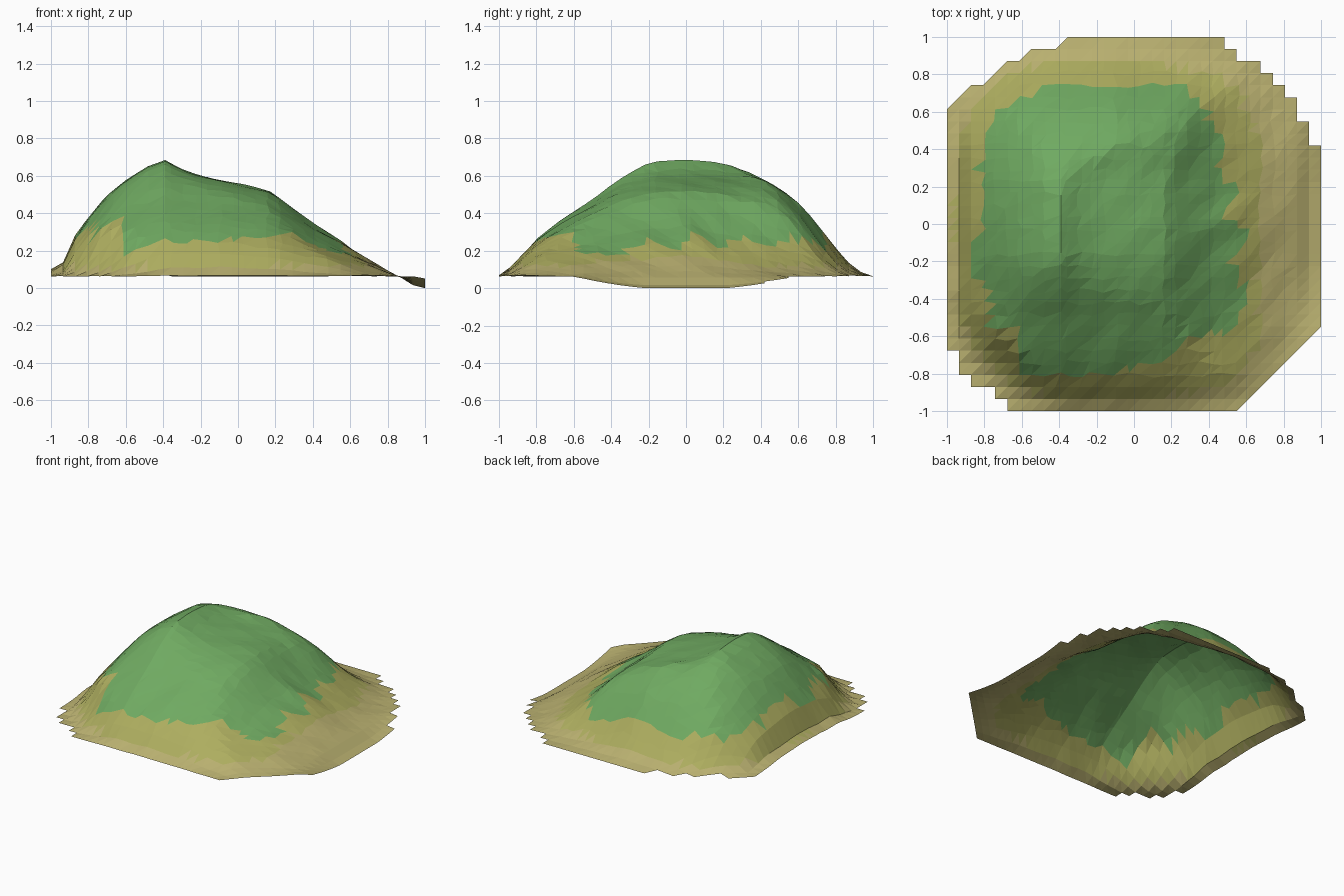
import bpy, bmesh, math, random
from mathutils import Vector, noise

if "Cube" in bpy.data.objects:
    bpy.data.objects.remove(bpy.data.objects["Cube"])

random.seed(4)
N = 31                      # grid cells per side
STEP = 2 / N

# Profiles of the hill: seen from the front (x, z) and from the right (y, z)
FRONT = [(-1, .10), (-.94, .13), (-.9, .20), (-.87, .29), (-.8, .38), (-.7, .50), (-.6, .58),
         (-.45, .67), (-.39, .685), (-.3, .635), (-.2, .60), (0, .56), (.18, .515),
         (.3, .42), (.4, .345), (.6, .22), (.8, .095), (.87, .065), (1, .065)]
SIDE = [(-1, .07), (-.95, .10), (-.9, .17), (-.8, .28), (-.7, .36), (-.6, .43), (-.5, .49),
        (-.4, .56), (-.3, .62), (-.19, .675), (0, .687), (.2, .67), (.4, .60), (.5, .54),
        (.6, .46), (.7, .35), (.8, .22), (.9, .10), (1, .065)]
# Shoreline and grass edge in plan
SHORE = [(-1, .62), (-.87, .75), (-.67, .88), (-.56, .94), (-.36, 1), (.49, 1), (.69, .87),
         (.88, .68), (1, .42), (1, -.55), (.55, -1), (-.68, -1), (-.875, -.875),
         (-.94, -.81), (-1, -.67)]
GRASS = [(-.82, .45), (-.72, .62), (-.45, .73), (-.1, .72), (.3, .74), (.40, .55), (.50, .42),
         (.42, .3), (.58, .2), (.44, .06), (.62, -.04), (.5, -.2), (.6, -.35), (.54, -.57),
         (.3, -.6), (.15, -.74), (-.2, -.8), (-.6, -.8), (-.62, -.58), (-.77, -.55),
         (-.76, -.35), (-.88, -.22), (-.82, 0)]


def clamp(v):
    return max(0, min(1, v))


def profile(points, t):
    for (a, za), (b, zb) in zip(points, points[1:]):
        if t <= b:
            return za + (zb - za) * clamp((t - a) / (b - a))
    return points[-1][1]


def inside(poly, x, y):
    hit = False
    for (ax, ay), (bx, by) in zip(poly, poly[1:] + poly[:1]):
        if (ay > y) != (by > y) and x < ax + (y - ay) * (bx - ax) / (by - ay):
            hit = not hit
    return hit


def height(x, y):
    # the ridge bends to the right towards the back
    bend = .27 * clamp((y - .25) / .4) * clamp(1 - abs(x + .1) / .8)
    p = max(0, (profile(FRONT, x - bend) - .065) / .62)
    q = max(0, (profile(SIDE, y) - .065) / .62)
    w = .3 + .5 * clamp(y / .4) * clamp(1.2 - abs(x + .15) / .45)
    relief = (1 - w) * p * q + w * min(p, q)
    relief *= clamp((1.62 - abs(x) - abs(y)) / .3)
    # leaner flanks towards the corners
    u = (x + .1) * y
    k = (-.25 if y > 0 else -.1) if u > 0 else .1
    shoulder = k * u * 4 * relief * max(0, 1 - relief)
    rough = noise.noise(Vector((2.5 * (x + y), 6 * (x - y), 3)))
    dip = .063 * clamp((x - .86) / .1) * clamp(1.15 * (1 - (y / .6) ** 2))
    z = .063 + .622 * relief + shoulder - dip
    return max(0, z + .04 * rough * relief ** .5 * max(0, 1 - relief))


def material(name, rgb):
    m = bpy.data.materials.new(name)
    m.diffuse_color = (*rgb, 1)
    m.use_nodes = True
    m.node_tree.nodes["Principled BSDF"].inputs["Base Color"].default_value = m.diffuse_color
    return m


# Island: grid split along one diagonal, trimmed to the shoreline
bm = bmesh.new()
verts = {}
for i in range(N + 1):
    for j in range(N + 1):
        x, y = -1 + i * STEP, -1 + j * STEP
        if inside(SHORE, x * .995, y * .995):
            calm = max(abs(x), abs(y)) < .85 and abs(x) + abs(y) < 1.3
            j1 = .016 if calm else 0
            x += random.uniform(-j1, j1)
            y += random.uniform(-j1, j1)
            if i == 9 and calm:         # sharp ridge line
                x = -.39
            verts[i, j] = bm.verts.new((x, y, height(x, y)))
for i in range(N):
    for j in range(N):
        for tri in (((i, j), (i + 1, j), (i + 1, j + 1)), ((i, j), (i + 1, j + 1), (i, j + 1))):
            if all(k in verts for k in tri):
                f = bm.faces.new([verts[k] for k in tri])
                c = f.calc_center_median()
                if inside(GRASS, c.x, c.y):
                    f.material_index = 0
                elif c.z > .12 and c.x < .66:
                    f.material_index = 1
                else:
                    f.material_index = 2
bmesh.ops.delete(bm, geom=[v for v in bm.verts if not v.link_faces], context='VERTS')

mesh = bpy.data.meshes.new("island_hill")
bm.to_mesh(mesh)
bm.free()
for m in (material("grass", (.16, .40, .12)), material("dry_grass", (.42, .42, .115)),
          material("sand", (.48, .43, .16))):
    mesh.materials.append(m)
hill = bpy.data.objects.new("island_hill", mesh)
bpy.context.collection.objects.link(hill)
